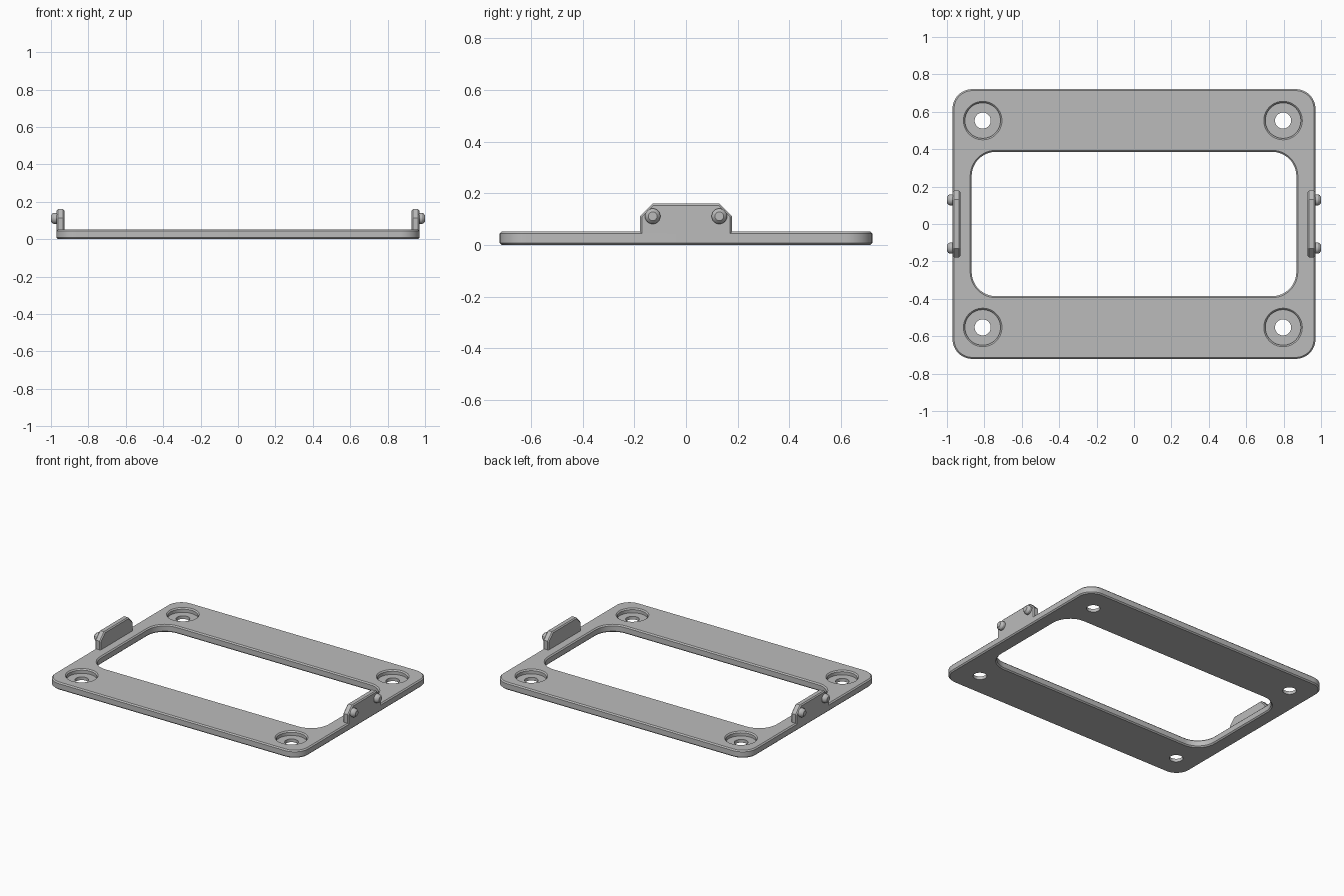
import bpy, bmesh, math
from mathutils import Vector

cube = bpy.data.objects.get("Cube")
if cube:
    bpy.data.objects.remove(cube)

grey = bpy.data.materials.new("mid_grey")
grey.use_nodes = True
COLOUR = (0.5, 0.5, 0.5, 1)
grey.diffuse_color = COLOUR
grey.node_tree.nodes["Principled BSDF"].inputs["Base Color"].default_value = COLOUR

T = 0.052      # plate thickness
C = 0.008      # edge chamfer
SIDE = 0.97    # half length of the plate


def rounded_rect(hx, hy, r, steps=12):
    """Corner arcs of a rounded rectangle, counter-clockwise."""
    pts = []
    for q, (sx, sy) in enumerate(((1, 1), (-1, 1), (-1, -1), (1, -1))):
        for i in range(steps + 1):
            a = math.pi / 2 * (q + i / steps)
            pts.append((sx * (hx - r) + r * math.cos(a), sy * (hy - r) + r * math.sin(a)))
    return pts


def circle(r, n=48):
    return [(r * math.cos(2 * math.pi * i / n), r * math.sin(2 * math.pi * i / n)) for i in range(n)]


def loft(name, rings, place=lambda u, v, h: (u, v, h), bevel=None):
    """Closed solid through outlines given as (height, points)."""
    bm = bmesh.new()
    loops = [[bm.verts.new(place(u, v, h)) for u, v in pts] for h, pts in rings]
    n = len(loops[0])
    for a, b in zip(loops, loops[1:]):
        for i in range(n):
            j = (i + 1) % n
            bm.faces.new((a[i], a[j], b[j], b[i]))
    bm.faces.new(loops[0][::-1])
    bm.faces.new(loops[-1])
    if bevel:
        width, rule = bevel
        edges = [e for e in bm.edges if rule(e)]
        bmesh.ops.bevel(bm, geom=edges, offset=width, segments=1, affect='EDGES')
    bmesh.ops.recalc_face_normals(bm, faces=bm.faces)
    mesh = bpy.data.meshes.new(name)
    bm.to_mesh(mesh)
    bm.free()
    mesh.materials.append(grey)
    ob = bpy.data.objects.new(name, mesh)
    bpy.context.collection.objects.link(ob)
    return ob


def select(ob):
    bpy.ops.object.select_all(action='DESELECT')
    ob.select_set(True)
    bpy.context.view_layer.objects.active = ob


def cut(ob, cutter):
    mod = ob.modifiers.new("cut", 'BOOLEAN')
    mod.operation, mod.solver, mod.object = 'DIFFERENCE', 'EXACT', cutter
    select(ob)
    bpy.ops.object.modifier_apply(modifier=mod.name)
    bpy.data.objects.remove(cutter)


# Base plate with chamfered rim
plate = loft("base_plate", [(z, rounded_rect(SIDE - d, 0.721 - d, 0.105 - d))
                            for z, d in ((0, C), (C, 0), (T - C, 0), (T, C))])

# Window opening, flared at both faces
cut(plate, loft("window_cutter", [(z, rounded_rect(0.868 + d, 0.386 + d, 0.13 + d))
                                  for z, d in ((-C, 2 * C), (C, 0), (T - C, 0), (T + C, 2 * C))]))

# Counterbored screw holes
for x in (-0.809, 0.797):
    for y in (-0.553, 0.553):
        profile = ((-C, 0.043), (0.022, 0.043), (0.022, 0.095),
                   (T - C, 0.095), (T + C, 0.095 + 2 * C))
        cut(plate, loft("screw_hole_cutter", [(z, circle(r)) for z, r in profile],
                        lambda u, v, h: (x + u, y + v, h)))

# Upright clip tabs with clipped top corners
BASE = T - C
outline = [(-0.178, BASE), (0.178, BASE), (0.178, 0.112),
           (0.13, 0.16), (-0.13, 0.16), (-0.178, 0.112)]


def free_edge(e):
    on_side = abs(e.verts[0].co.x - e.verts[1].co.x) < 0.001
    return on_side and max(v.co.z for v in e.verts) > BASE + 0.01


# Pins on the outer face of each tab, tapering to the tip
pin_profile = ((SIDE - 0.01, 0.03), (0.985, 0.03), (0.993, 0.025), (1.0, 0.017))
for side, s in (("left", 1), ("right", -1)):
    parts = [plate] if s > 0 else []
    parts.append(loft(side + "_clip_tab", [(0.928, outline), (SIDE, outline)],
                      lambda u, v, h: (s * h, u, v), (0.007, free_edge)))
    for end, y in (("front", -0.129), ("back", 0.129)):
        parts.append(loft(f"{side}_{end}_pin", [(h, circle(r, 24)) for h, r in pin_profile],
                          lambda u, v, h: (s * h, y + u, 0.111 + v)))
    for ob in parts:
        select(ob)
        bpy.ops.object.shade_smooth_by_angle(angle=math.radians(25))
